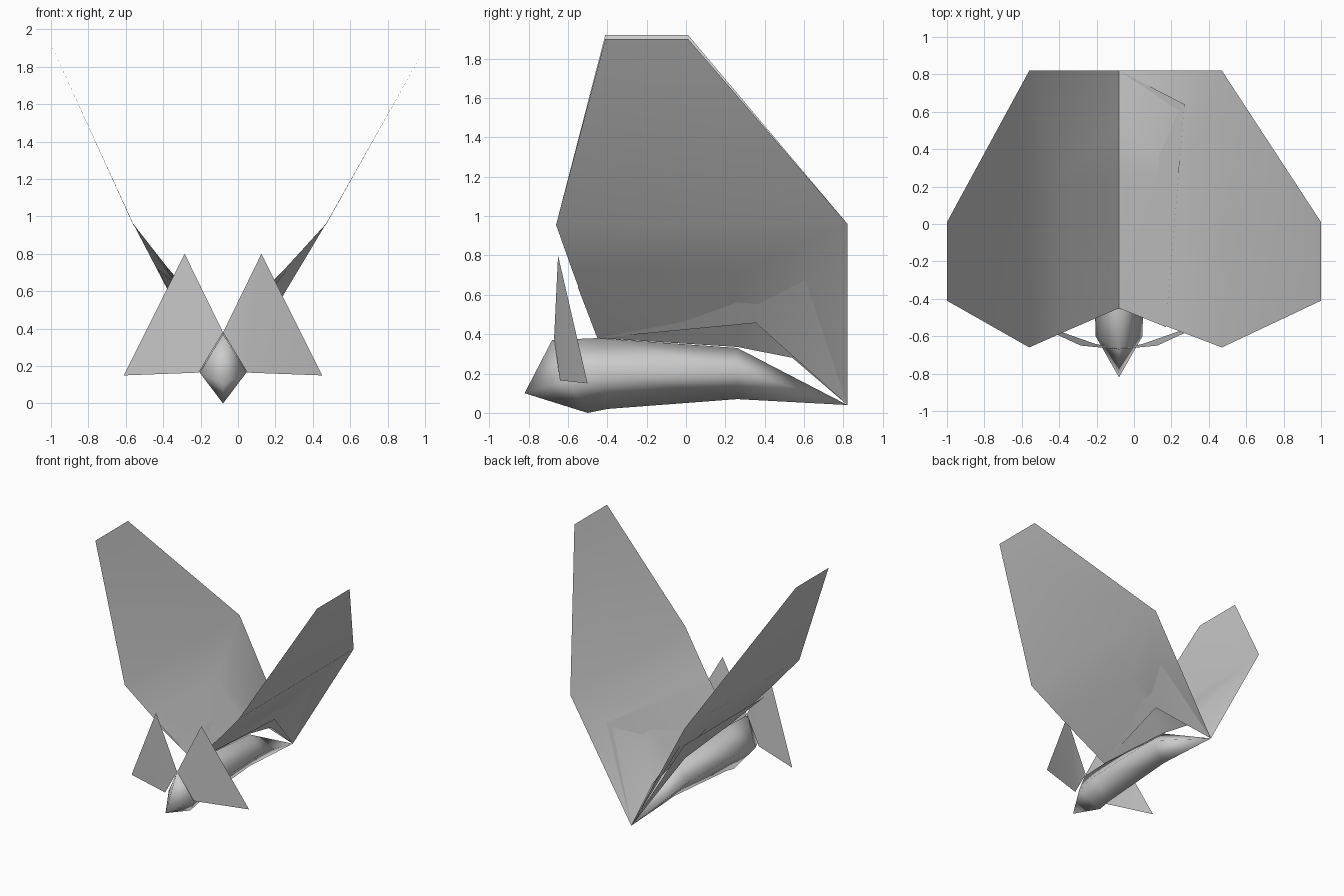
import bpy, bmesh, math

cube = bpy.data.objects.get("Cube")
if cube:
    bpy.data.objects.remove(cube, do_unlink=True)

grey = bpy.data.materials.new("plain_grey")
grey.use_nodes = True
grey.diffuse_color = (0.6, 0.6, 0.6, 1)
grey.node_tree.nodes["Principled BSDF"].inputs["Base Color"].default_value = (0.6, 0.6, 0.6, 1)

MID = -0.08  # centre line of the body


def build(name, points, faces, angle=60):
    """Make a folded sheet from named points and faces given as point names."""
    bm = bmesh.new()
    verts = {key: bm.verts.new(co) for key, co in points.items()}
    for face in faces:
        bm.faces.new([verts[key] for key in face.split()])
    bmesh.ops.recalc_face_normals(bm, faces=bm.faces)
    mesh = bpy.data.meshes.new(name)
    bm.to_mesh(mesh)
    bm.free()
    obj = bpy.data.objects.new(name, mesh)
    bpy.context.collection.objects.link(obj)
    mesh.materials.append(grey)
    bpy.ops.object.select_all(action="DESELECT")
    obj.select_set(True)
    bpy.context.view_layer.objects.active = obj
    bpy.ops.object.shade_smooth_by_angle(angle=math.radians(angle))
    return obj


# Shared points along the centre line
spine_front = (MID, -0.45, 0.38)
spine_mid = (MID, 0.26, 0.335)
spine_back = (MID, 0.54, 0.28)
tail = (MID, 0.82, 0.04)

# Wings: outer panel, inner panel, valley floor and back wall
for name, side, elbow, fold, top in (("left", 1, 0.47, 0.26, 1.90),
                                     ("right", -1, -0.56, -0.38, 1.92)):
    points = {
        "tip_front": (side, -0.41, top), "tip_back": (side, 0.01, top),
        "elbow_front": (elbow, -0.66, 0.955), "elbow_back": (elbow, 0.82, 0.96),
        "fold_front": (fold, -0.58, 0.73),
        "fold_mid": (fold, 0.26, 0.71),
        "fold_back": (fold, 0.61, 0.70),
        "spine_front": spine_front, "spine_mid": spine_mid,
        "spine_back": spine_back, "tail": tail,
    }
    build(name + "_wing", points, [
        "tip_front tip_back elbow_back elbow_front",
        "elbow_front elbow_back fold_back fold_mid fold_front",
        "fold_front fold_mid spine_mid spine_front",
        "fold_mid fold_back spine_back spine_mid",
        "elbow_back tail fold_back",
        "fold_back tail spine_back",
    ])

# Lower flaps: loose outer skin under each wing, folded towards the tail
for name, side in (("left", 1), ("right", -1)):
    points = {
        "front": spine_front, "tail": tail,
        "corner": (MID + side * 0.16, 0.355, 0.457),
        "upper_front": (MID + side * 0.25, -0.55, 0.64),
        "upper_back": (MID + side * 0.35, 0.64, 0.72),
    }
    build(name + "_flap", points, ["front corner upper_back upper_front",
                                   "corner tail upper_back"])

# Body: a long diamond hull narrowing to the nose and to the tail
rings = [(-0.68, 0.37, -0.60, 0.165, 0.125, -0.5, 0.0),
         (-0.45, 0.38, -0.42, 0.20, 0.13, -0.40, 0.02),
         (0.26, 0.33, 0.26, 0.22, 0.13, 0.26, 0.07)]
points = {"nose": (MID, -0.82, 0.1), "tail": tail}
for i, (ty, tz, sy, sz, w, by, bz) in enumerate(rings):
    points.update({f"a{i}": (MID, ty, tz), f"b{i}": (MID + w, sy, sz),
                   f"c{i}": (MID, by, bz), f"d{i}": (MID - w, sy, sz)})
faces = []
for p, q in ("ab", "bc", "cd", "da"):
    faces.append(f"nose {p}0 {q}0")
    faces += [f"{p}{i} {q}{i} {q}{i + 1} {p}{i + 1}" for i in range(2)]
    faces.append(f"{p}2 {q}2 tail")
build("body", points, faces, 120)

# Ears: a broad outer face and a narrow face turned inwards
for name, side in (("left", 1), ("right", -1)):
    points = {
        "peak": (MID + side * 0.205, -0.65, 0.8),
        "outer": (MID + side * 0.53, -0.5, 0.15),
        "base": (MID + side * 0.13, -0.64, 0.165),
        "valley": (MID, -0.67, 0.38),
    }
    build(name + "_ear", points, ["peak outer base", "peak base valley"])
